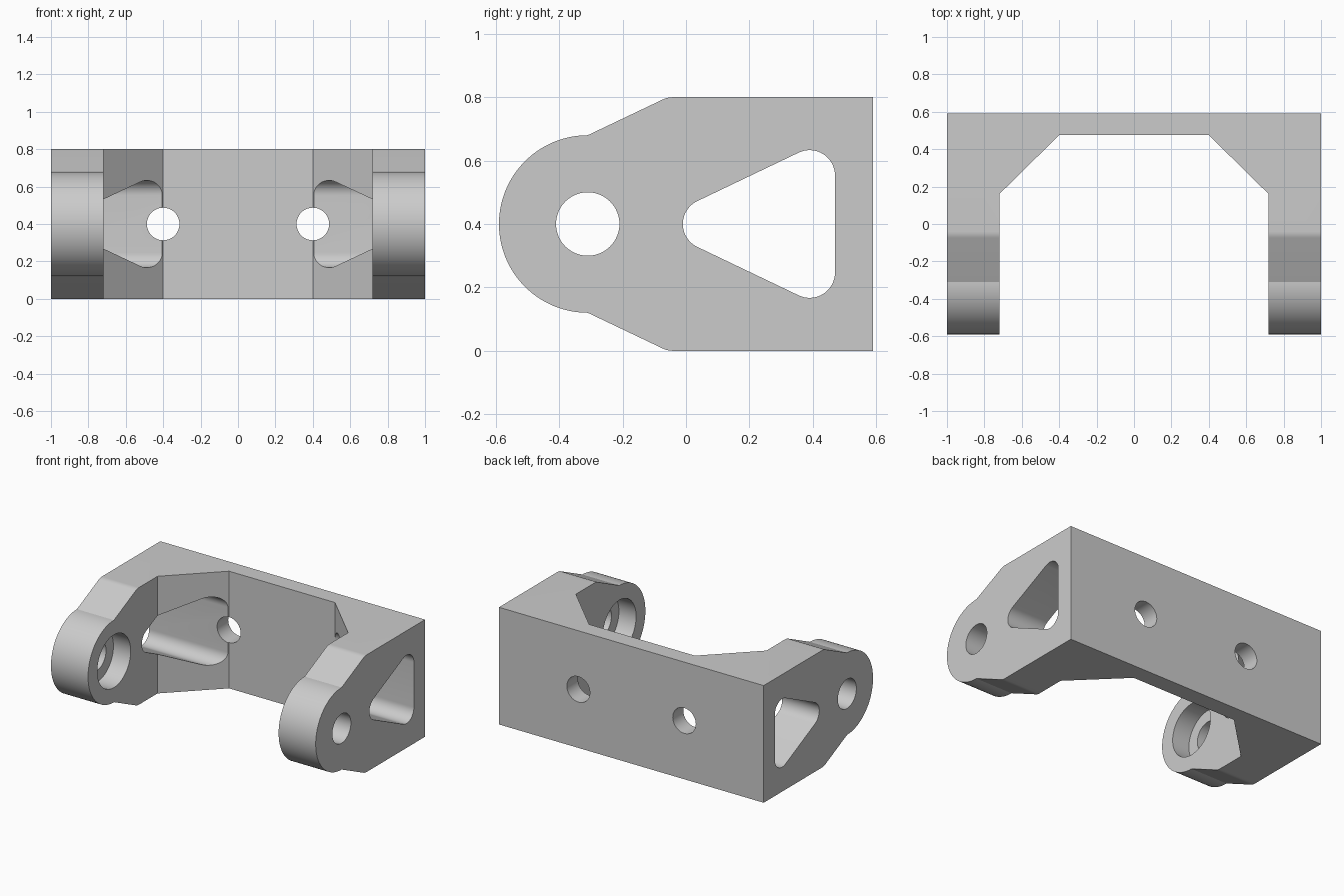
import bpy, bmesh
from math import sin, cos, radians, pi
from mathutils import Vector

default = bpy.data.objects.get("Cube")
if default:
    bpy.data.objects.remove(default, do_unlink=True)

grey = bpy.data.materials.new("plain grey")
grey.use_nodes = True
GREY = (0.6, 0.6, 0.6, 1)
grey.diffuse_color = GREY
grey.node_tree.nodes["Principled BSDF"].inputs["Base Color"].default_value = GREY

MID = 0.4       # height of the centre line
SLOPE = 25.6    # taper angle of the arms and windows


def arc(cu, cv, r, start, end, steps):
    """Points on an arc, angles in degrees."""
    angles = [radians(start + (end - start) * i / steps) for i in range(steps + 1)]
    return [(cu + r * cos(a), cv + r * sin(a)) for a in angles]


def mirrored(half):
    """Close a side profile by reflecting it about the centre line."""
    return half + [(u, 2 * MID - v) for u, v in reversed(half) if abs(v - MID) > 1e-5]


def prism(name, points, axis, lo, hi):
    """Extrude a 2D outline along x, y or z."""
    place = {"x": lambda u, v, d: (d, u, v),
             "y": lambda u, v, d: (u, d, v),
             "z": lambda u, v, d: (u, v, d)}[axis]
    bm = bmesh.new()
    face = bm.faces.new([bm.verts.new(place(u, v, lo)) for u, v in points])
    shift = Vector(place(0, 0, hi - lo))
    result = bmesh.ops.extrude_face_region(bm, geom=[face])
    verts = [g for g in result["geom"] if isinstance(g, bmesh.types.BMVert)]
    bmesh.ops.translate(bm, verts=verts, vec=shift)
    bmesh.ops.recalc_face_normals(bm, faces=bm.faces)
    mesh = bpy.data.meshes.new(name)
    bm.to_mesh(mesh)
    bm.free()
    mesh.materials.append(grey)
    obj = bpy.data.objects.new(name, mesh)
    bpy.context.collection.objects.link(obj)
    return obj


def circle(u, v, r):
    return arc(u, v, r, 0, 360, 64)[:-1]


def cut(body, cutter):
    cutter.hide_render = True
    bpy.context.view_layer.objects.active = body
    mod = body.modifiers.new("cut", "BOOLEAN")
    mod.operation = "DIFFERENCE"
    mod.solver = "EXACT"
    mod.object = cutter
    bpy.ops.object.modifier_apply(modifier=mod.name)
    bpy.data.objects.remove(cutter, do_unlink=True)


# Bracket body: rounded ears, tapering necks and a square back
side = (arc(-0.31, MID, 0.28, 180, 90, 32)
        + arc(-0.04, 0.72, 0.08, 90 + SLOPE, 90, 6)
        + [(0.59, 0.8)])
bracket = prism("bracket", mirrored(side), "x", -1, 1)

# Open space between the arms, with angled inner corners
inner = [(-0.72, -1), (0.72, -1), (0.72, 0.16), (0.4, 0.475), (-0.4, 0.475), (-0.72, 0.16)]
cut(bracket, prism("inner_cutter", inner, "z", -0.5, 1.5))

# Rounded triangular windows through both sides
window = (arc(0.07, MID, 0.08, 180, 90 + SLOPE, 10)
          + arc(0.39, 0.553, 0.08, 90 + SLOPE, 0, 16))
cut(bracket, prism("window_cutter", mirrored(window), "x", -1.5, 1.5))

# Pivot holes, with wider recesses on the inner faces of the ears
cut(bracket, prism("pivot_cutter", circle(-0.31, MID, 0.1), "x", -1.5, 1.5))
cut(bracket, prism("recess_cutter", circle(-0.31, MID, 0.18), "x", -0.85, 0.85))

# Mounting holes in the back plate
for x in (-0.4, 0.4):
    cut(bracket, prism("mount_cutter", circle(x, MID, 0.087), "y", 0.1, 1))

bpy.ops.object.select_all(action="DESELECT")
bracket.select_set(True)
bpy.context.view_layer.objects.active = bracket
bpy.ops.object.shade_smooth_by_angle(angle=radians(20))
